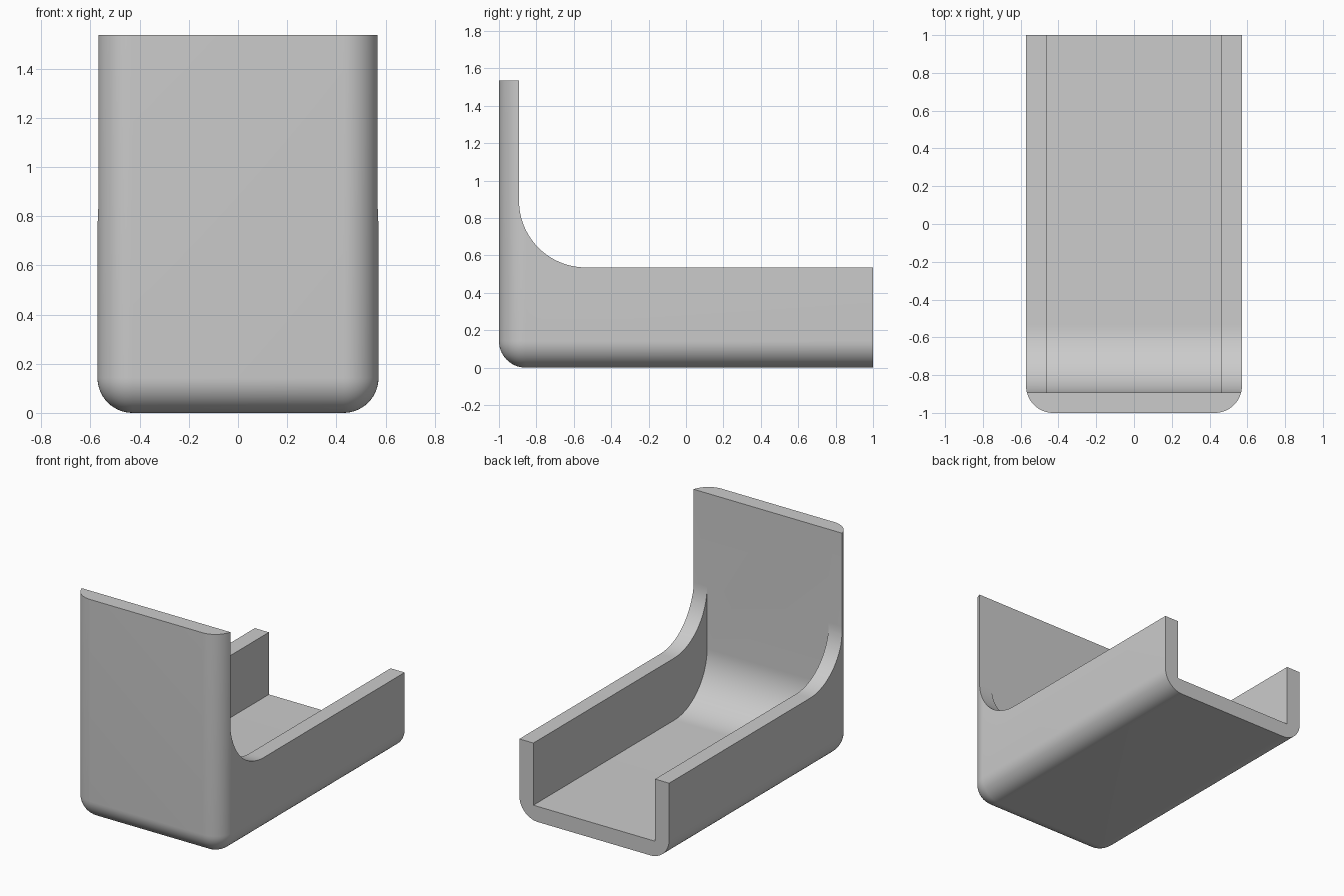
import bpy, bmesh, math

cube = bpy.data.objects.get("Cube")
if cube:
    bpy.data.objects.remove(cube, do_unlink=True)

# Main proportions
U = 1 / 7
HALF_W, HALF_L, HEIGHT = 4 * U, 7 * U, 10.75 * U
WALL, SIDE_H = 0.75 * U, 3.75 * U
EDGE_R, FILLET_R = U, 2.5 * U

grey = bpy.data.materials.new("light_grey")
grey.use_nodes = True
colour = (0.6, 0.6, 0.6, 1)
grey.diffuse_color = colour
grey.node_tree.nodes["Principled BSDF"].inputs["Base Color"].default_value = colour


def make_object(name, bm):
    bmesh.ops.recalc_face_normals(bm, faces=bm.faces)
    mesh = bpy.data.meshes.new(name)
    bm.to_mesh(mesh)
    bm.free()
    mesh.materials.append(grey)
    obj = bpy.data.objects.new(name, mesh)
    bpy.context.collection.objects.link(obj)
    return obj


def rounded_block():
    """Block with rounded bottom and front upright edges, square at the back."""
    bm = bmesh.new()
    bmesh.ops.create_cube(bm, size=2)
    for v in bm.verts:
        v.co = (v.co.x * HALF_W, v.co.y * HALF_L, (v.co.z + 1) * HEIGHT / 2)
    edges = []
    for e in bm.edges:
        mid = (e.verts[0].co + e.verts[1].co) / 2
        is_back, is_top = mid.y > HALF_L - 0.01, mid.z > HEIGHT - 0.01
        if not is_back and not is_top:
            edges.append(e)
    bmesh.ops.bevel(bm, geom=edges, offset=EDGE_R, segments=14, profile=0.5,
                    affect='EDGES', clamp_overlap=False)
    return make_object("bracket_body", bm)


def filleted_cutter(name, half_width, floor):
    """L-shaped opening: upright wall, concave fillet, flat floor."""
    wall_y, far, high = WALL - HALF_L, HALF_L + 0.5, HEIGHT + 0.5
    steps = 24
    points = [(far, high), (wall_y, high)]
    for i in range(steps + 1):
        a = math.pi + i / steps * math.pi / 2
        points.append((wall_y + FILLET_R * (1 + math.cos(a)),
                       floor + FILLET_R * (1 + math.sin(a))))
    points.append((far, floor))
    bm = bmesh.new()
    face = bm.faces.new([bm.verts.new((-half_width, y, z)) for y, z in points])
    new = bmesh.ops.extrude_face_region(bm, geom=[face])["geom"]
    bmesh.ops.translate(bm, vec=(2 * half_width, 0, 0),
                        verts=[g for g in new if isinstance(g, bmesh.types.BMVert)])
    cutter = make_object(name, bm)
    cutter.hide_render = True
    return cutter


body = rounded_block()
bpy.ops.object.select_all(action='DESELECT')
body.select_set(True)
bpy.context.view_layer.objects.active = body

# Lower the side walls, then hollow out the channel
for name, half_width, floor in (("side_wall_cutter", HALF_W + 0.3, SIDE_H),
                                ("channel_cutter", HALF_W - WALL, WALL)):
    cutter = filleted_cutter(name, half_width, floor)
    mod = body.modifiers.new(name, 'BOOLEAN')
    mod.operation = 'DIFFERENCE'
    mod.solver = 'EXACT'
    mod.object = cutter
    bpy.ops.object.modifier_apply(modifier=mod.name)
    bpy.data.objects.remove(cutter, do_unlink=True)

bpy.ops.object.shade_smooth_by_angle(angle=math.radians(30))
